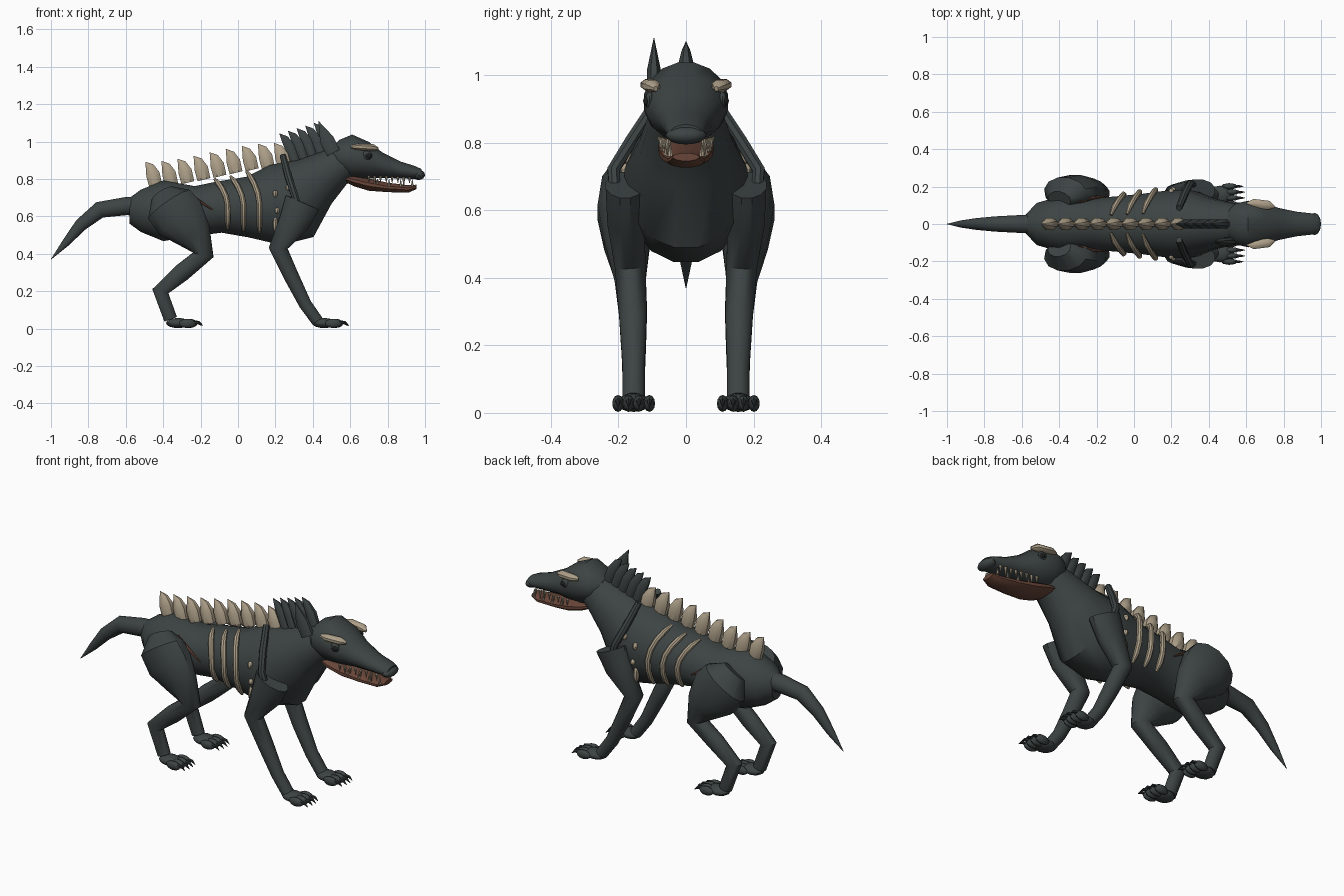
import bpy, bmesh, math
from mathutils import Vector

cube = bpy.data.objects.get("Cube")
if cube:
    bpy.data.objects.remove(cube, do_unlink=True)


def material(name, rgb):
    m = bpy.data.materials.new(name)
    m.use_nodes = True
    m.diffuse_color = (*rgb, 1)
    m.node_tree.nodes["Principled BSDF"].inputs["Base Color"].default_value = (*rgb, 1)
    return m


HIDE = material("dark_hide", (0.046, 0.057, 0.056))
CLAW = material("dark_claw", (0.025, 0.03, 0.031))
BONE = material("bone", (0.42, 0.35, 0.25))
FLESH = material("brown_flesh", (0.14, 0.06, 0.04))
EYE = material("eye_black", (0.012, 0.014, 0.014))


def finish(bm, name, mat, angle=40):
    bmesh.ops.recalc_face_normals(bm, faces=bm.faces)
    mesh = bpy.data.meshes.new(name)
    bm.to_mesh(mesh)
    bm.free()
    mesh.materials.append(mat)
    ob = bpy.data.objects.new(name, mesh)
    bpy.context.collection.objects.link(ob)
    bpy.ops.object.select_all(action="DESELECT")
    ob.select_set(True)
    bpy.context.view_layer.objects.active = ob
    bpy.ops.object.shade_smooth_by_angle(angle=math.radians(angle))
    return ob


def tube(name, mat, points, sides=12, ref=(0, 1, 0), upright=False):
    """Loft of ellipses: each point is x, y, z, half width, half height."""
    bm = bmesh.new()
    pos = [Vector(p[:3]) for p in points]
    rings = []
    for i, p in enumerate(points):
        t = Vector((0, 0, 0))
        if i > 0:
            t += (pos[i] - pos[i - 1]).normalized()
        if i < len(pos) - 1:
            t += (pos[i + 1] - pos[i]).normalized()
        t = Vector((1, 0, 0)) if upright else t.normalized()
        side = Vector(ref)
        side = (side - t * side.dot(t)).normalized()
        up = t.cross(side)
        ring = []
        for k in range(sides):
            a = math.tau * (k + 0.5) / sides
            ring.append(bm.verts.new(pos[i] + side * p[3] * math.cos(a) + up * p[4] * math.sin(a)))
        rings.append(ring)
    for r, q in zip(rings, rings[1:]):
        for k in range(sides):
            n = (k + 1) % sides
            bm.faces.new((r[k], r[n], q[n], q[k]))
    bm.faces.new(rings[0])
    bm.faces.new(rings[-1])
    return finish(bm, name, mat)


def blob(name, mat, centre, size, seg=12):
    bm = bmesh.new()
    bmesh.ops.create_uvsphere(bm, u_segments=seg, v_segments=seg // 2 + 2, radius=1)
    bmesh.ops.scale(bm, vec=size, verts=bm.verts)
    bmesh.ops.translate(bm, vec=centre, verts=bm.verts)
    return finish(bm, name, mat)


# Torso and neck
tube("torso", HIDE, [
    (-.58, 0, .63, .05, .07), (-.52, 0, .63, .115, .115), (-.4, 0, .63, .15, .165),
    (-.22, 0, .63, .14, .135), (-.1, 0, .65, .15, .14), (.05, 0, .65, .165, .165),
    (.2, 0, .66, .185, .22), (.3, 0, .685, .185, .225), (.41, 0, .785, .14, .15),
    (.52, 0, .86, .115, .11), (.6, 0, .91, .09, .09)], sides=16)

# Tail
tube("tail", HIDE, [
    (-.5, 0, .655, .055, .055), (-.6, 0, .655, .05, .05), (-.74, 0, .635, .042, .046),
    (-.84, 0, .555, .032, .036), (-.92, 0, .46, .02, .022), (-1, 0, .37, .001, .001)])

# Head, nose and lower jaw
tube("head", HIDE, [
    (.5, 0, .92, .07, .05), (.54, 0, .92, .11, .09), (.61, 0, .92, .127, .12),
    (.7, 0, .9, .117, .1), (.77, 0, .875, .088, .07), (.87, 0, .848, .067, .046),
    (.95, 0, .834, .058, .035), (.98, 0, .828, .048, .026)], sides=16, upright=True)
blob("nose", HIDE, (.965, 0, .822), (.035, .06, .027))
tube("lower_jaw", FLESH, [
    (.57, 0, .805, .07, .02), (.62, 0, .79, .085, .03), (.7, 0, .77, .082, .034),
    (.8, 0, .755, .07, .026), (.91, 0, .747, .056, .021), (.955, 0, .758, .04, .012)],
    upright=True)

# Single surviving ear
tube("ear", HIDE, [
    (.51, -.095, .94, .024, .04), (.475, -.095, 1.01, .022, .042),
    (.43, -.095, 1.11, .001, .001)], sides=8)

# Row of bone spikes along the back
for i in range(9):
    t = i / 8
    x, z = -.445 + .086 * i, .78 + .1 * t * t * (3 - 2 * t)
    tube(f"back_spike_{i + 1}", BONE, [
        (x + .005, 0, z - .015, .03, .038), (x - .01, 0, z + .045, .036, .04),
        (x - .027, 0, z + .085, .018, .026), (x - .05, 0, z + .112, .001, .001)], sides=8)

# Dark mane spikes on the neck
for i in range(5):
    x, z = .3 + .046 * i, .925 + .014 * i
    tube(f"mane_spike_{i + 1}", HIDE, [
        (x + .01, 0, z - .04, .025, .03), (x - .02, 0, z + .04, .027, .032),
        (x - .05, 0, z + .09, .013, .022), (x - .078, 0, z + .118, .001, .001)], sides=8)


def paw(name, x, y):
    blob(f"{name}_pad", HIDE, (x, y, .03), (.065, .05, .027))
    for k in range(4):
        ty = y + (k - 1.5) * .031
        reach = .008 if k in (1, 2) else 0
        blob(f"{name}_toe_{k + 1}", HIDE, (x + .05 + reach, ty, .028), (.045, .017, .025), 8)
        tube(f"{name}_claw_{k + 1}", CLAW, [
            (x + .08 + reach, ty, .034, .01, .011), (x + .105 + reach, ty, .032, .007, .008),
            (x + .125 + reach, ty, .016, .001, .001)], sides=6)


for s, tag in ((-1, "near"), (1, "far")):
    # Hind leg
    tube(f"{tag}_hind_leg", HIDE, [
        (-.4, s * .13, .72, .05, .07), (-.365, s * .165, .66, .09, .14),
        (-.31, s * .175, .59, .09, .145), (-.235, s * .175, .5, .07, .1),
        (-.185, s * .165, .395, .048, .057), (-.3, s * .157, .3, .043, .05),
        (-.415, s * .155, .2, .038, .046), (-.36, s * .155, .05, .032, .037)])
    paw(f"{tag}_hind_paw", -.32, s * .155)

    # Foreleg and shoulder strap
    tube(f"{tag}_foreleg", HIDE, [
        (.345, s * .18, .675, .06, .1), (.3, s * .178, .57, .057, .085),
        (.215, s * .165, .43, .047, .052), (.285, s * .157, .28, .042, .042),
        (.36, s * .155, .13, .034, .035), (.425, s * .155, .04, .034, .033)])
    paw(f"{tag}_fore_paw", .46, s * .155)
    tube(f"{tag}_shoulder_strap", HIDE, [
        (.24, s * .085, .925, .018, .018), (.27, s * .16, .81, .02, .02),
        (.3, s * .215, .72, .02, .02), (.32, s * .21, .66, .018, .018)],
        sides=8, ref=(1, 0, 0))

    # Exposed ribs wrapped round the flank
    for i, (x, ry, zc, rz) in enumerate((
            (-.055, .153, .65, .15), (.03, .165, .65, .165), (.115, .177, .655, .188))):
        path = []
        for k in range(8):
            a = math.radians(18 + k * 17)
            r = .015 if 0 < k < 7 else .008
            path.append((x - .075 * max(0, math.cos(a)) ** 2, s * (ry + .006) * math.sin(a),
                         zc + (rz + .006) * math.cos(a), r, r))
        tube(f"{tag}_rib_{i + 1}", BONE, path, sides=8, ref=(1, 0, 0))

    # Broken rib pieces showing through the hide
    for i, (x, y, z, h) in enumerate(((.2, .173, .72, .02), (.2, .165, .555, .045),
                                      (.21, .18, .63, .016), (.27, .168, .755, .018))):
        blob(f"{tag}_rib_fragment_{i + 1}", BONE, (x, s * y, z), (.014, .02, h), 8)

    # Gash in front of the haunch
    tube(f"{tag}_gash", FLESH, [
        (-.3, s * .115, .735, .003, .003), (-.22, s * .14, .69, .009, .009),
        (-.135, s * .148, .635, .003, .003)], sides=6)

    # Bony brow and eye
    tube(f"{tag}_brow", BONE, [
        (.605, s * .108, .972, .01, .01), (.64, s * .112, .972, .024, .018),
        (.72, s * .1, .968, .026, .02), (.75, s * .09, .96, .006, .008)], sides=8)
    blob(f"{tag}_eyelid", HIDE, (.69, s * .108, .925), (.027, .014, .026))
    blob(f"{tag}_eye", EYE, (.697, s * .115, .924), (.017, .012, .015))

    # Upper and lower teeth
    for i in range(8):
        x = .7 + .031 * i
        y = s * (.076 - .0035 * i)
        h = .05 if i in (1, 6) else .034
        z = .818 - .001 * i
        tube(f"{tag}_upper_tooth_{i + 1}", BONE, [
            (x, y, z, .009, .009), (x, y, z - h, .001, .001)], sides=6)
        if i % 2:
            tube(f"{tag}_lower_tooth_{i + 1}", BONE, [
                (x + .015, y * .9, .76, .008, .008), (x + .015, y * .9, .8, .001, .001)], sides=6)
